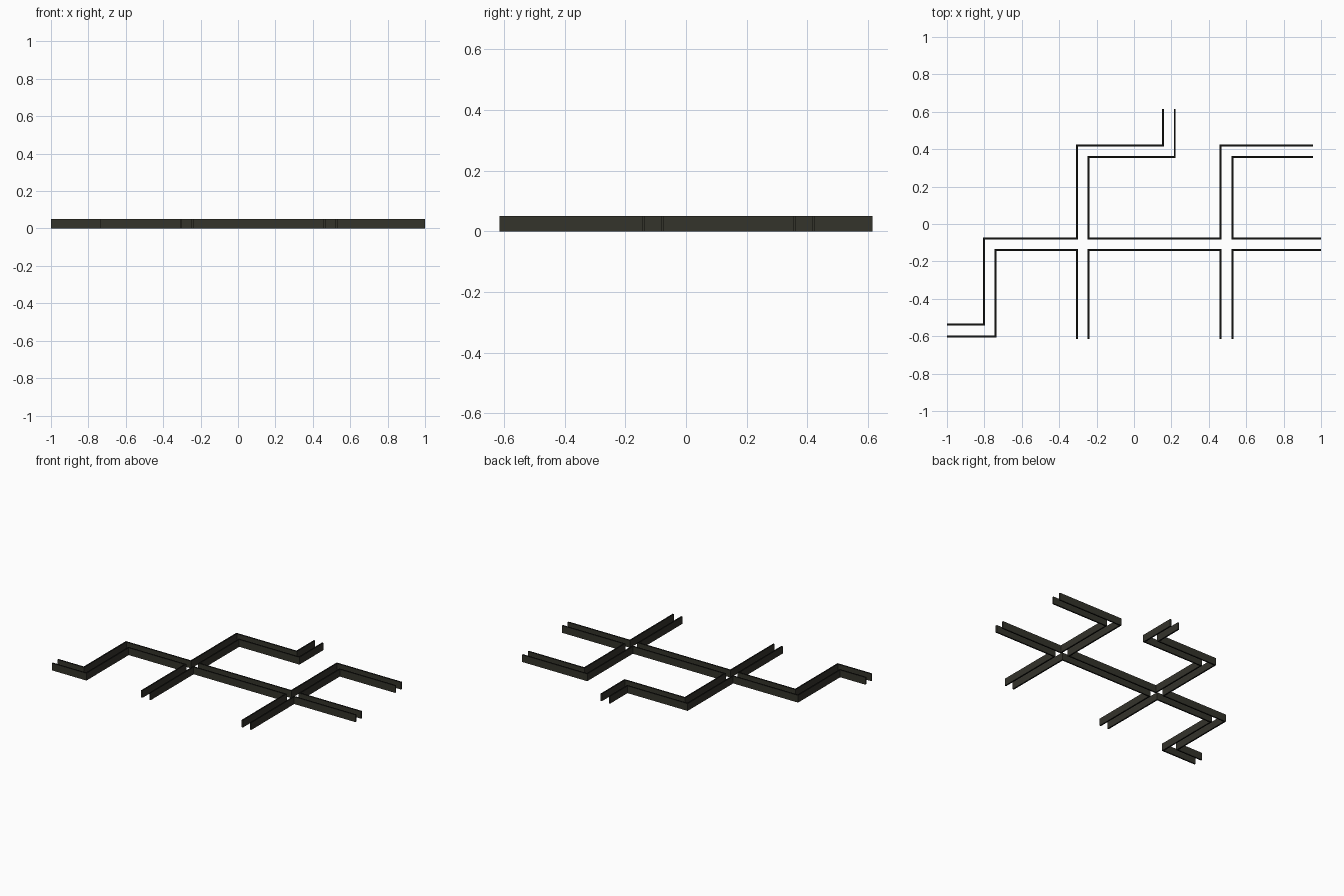
import bpy, bmesh
from mathutils import Vector

if "Cube" in bpy.data.objects:
    bpy.data.objects.remove(bpy.data.objects["Cube"])

HEIGHT, THICK = 0.05, 0.01


def material(name, rgb):
    m = bpy.data.materials.new(name)
    m.diffuse_color = (*rgb, 1)
    m.use_nodes = True
    m.node_tree.nodes["Principled BSDF"].inputs["Base Color"].default_value = m.diffuse_color
    return m


WALL = material("dark olive grey", (0.034, 0.033, 0.024))
CAP = material("black edge", (0.006, 0.006, 0.005))


def wall(name, points):
    """Thin upright wall following a polyline, with mitred right-angle corners."""
    pts = [Vector(p) for p in points]
    dirs = [(b - a).normalized() for a, b in zip(pts, pts[1:])]
    norms = [Vector((-d.y, d.x)) for d in dirs]
    bm = bmesh.new()
    rings = []
    for i, p in enumerate(pts):
        if i == 0:
            off = norms[0]
        elif i == len(pts) - 1:
            off = norms[-1]
        else:
            off = norms[i - 1] + norms[i]      # mitre for 90 degree turns
        off = off * THICK / 2
        rings.append([bm.verts.new((*(p + off * s), z))
                      for s, z in ((1, 0), (1, HEIGHT), (-1, HEIGHT), (-1, 0))])
    for a, b in zip(rings, rings[1:]):
        for k in range(4):
            n = (k + 1) % 4
            bm.faces.new((a[k], a[n], b[n], b[k]))
    bm.faces.new(rings[0])
    bm.faces.new(rings[-1])
    bmesh.ops.recalc_face_normals(bm, faces=bm.faces)
    # black on the thin top and bottom edges
    for f in bm.faces:
        f.material_index = int(abs(f.normal.z) > 0.5)
    me = bpy.data.meshes.new(name)
    bm.to_mesh(me)
    bm.free()
    me.materials.append(WALL)
    me.materials.append(CAP)
    bpy.context.collection.objects.link(bpy.data.objects.new(name, me))


# corridor wall positions: two crossings on one main corridor
XA, XB = -0.305, -0.243      # left cross corridor
XC, XD = 0.463, 0.527        # right cross corridor
YT, YB = -0.078, -0.140      # main corridor
TOP, LOW = 0.42, 0.358       # upper corridors
END = 0.615

wall("wall_upper_left", [(-1, -0.538), (-0.802, -0.538), (-0.802, YT), (XA, YT),
                         (XA, TOP), (0.155, TOP), (0.155, END)])
wall("wall_lower_left", [(-1, -0.602), (-0.74, -0.602), (-0.74, YB), (XA, YB),
                         (XA, -END)])
wall("wall_upper_middle", [(0.218, END), (0.218, LOW), (XB, LOW), (XB, YT),
                           (XC, YT), (XC, TOP), (0.957, TOP)])
wall("wall_lower_middle", [(XB, -END), (XB, YB), (XC, YB), (XC, -END)])
wall("wall_upper_right", [(0.957, LOW), (XD, LOW), (XD, YT), (1, YT)])
wall("wall_lower_right", [(XD, -END), (XD, YB), (1, YB)])
